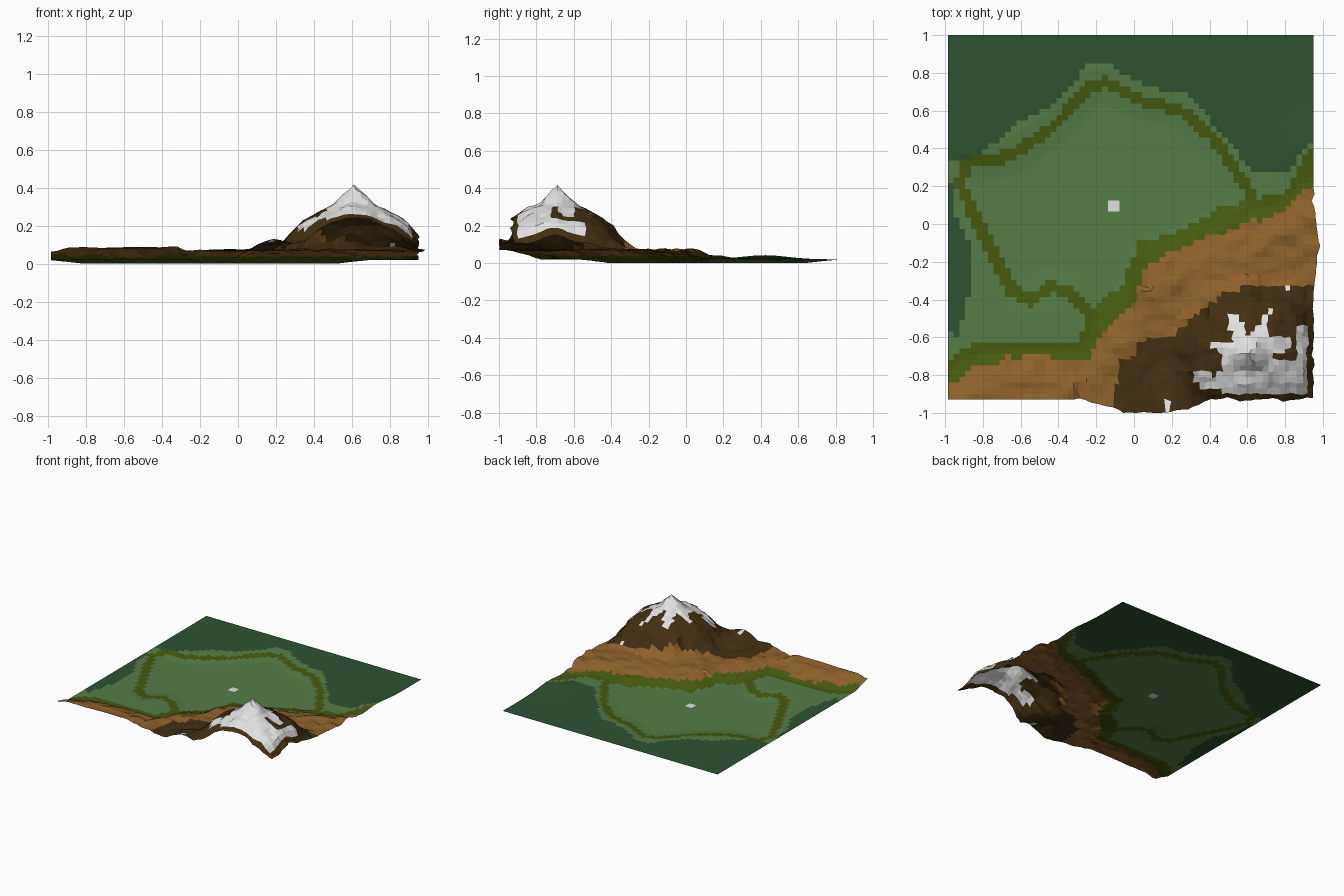
import bpy, bmesh, math
from mathutils import Vector, noise

if "Cube" in bpy.data.objects:
    bpy.data.objects.remove(bpy.data.objects["Cube"])

N = 64
X0, X1, Y0, Y1 = -0.985, 0.95, -0.93, 1.0
PEAK = (0.615, -0.69)

def srgb(r, g, b):
    return tuple((c / 255 / 12.92) if c < 11 else ((c / 255 + 0.055) / 1.055) ** 2.4
                 for c in (r, g, b)) + (1.0,)

COLOURS = [("dark_forest_green", (46, 82, 48)), ("meadow_green", (86, 124, 70)),
           ("olive_scrub", (70, 90, 14)), ("light_earth", (142, 97, 42)),
           ("dark_rock", (66, 47, 18)), ("snow", (225, 225, 225))]
FOREST, MEADOW, OLIVE, EARTH, ROCK, SNOW = range(6)

# Map lines: zone borders as y over x, plus the basin rim and meadow outline
ROCK_LINE = [(-0.99, -1.3), (-0.12, -1.0), (-0.08, -0.74), (0.07, -0.6), (0.2, -0.59),
             (0.3, -0.5), (0.5, -0.36), (0.7, -0.3), (0.96, -0.34)]
EARTH_LINE = [(-0.99, -0.84), (-0.8, -0.73), (-0.55, -0.7), (-0.25, -0.72), (-0.19, -0.6),
              (0, -0.42), (0.07, -0.22), (0.3, -0.1), (0.6, 0), (0.8, 0.08), (0.96, 0.2)]
OLIVE_LINE = [(-0.99, -0.72), (-0.9, -0.64), (-0.29, -0.63), (-0.26, -0.5), (-0.05, -0.3),
              (0.02, -0.1), (0.2, -0.05), (0.5, 0.1), (0.8, 0.16), (0.96, 0.45)]
RIM = [(-0.22, -0.5), (-0.35, -0.36), (-0.45, -0.33), (-0.55, -0.41), (-0.65, -0.35),
       (-0.75, -0.15), (-0.85, 0.05), (-0.92, 0.22), (-0.88, 0.32), (-0.65, 0.36),
       (-0.42, 0.52), (-0.25, 0.71), (-0.15, 0.75), (0.05, 0.65), (0.25, 0.6),
       (0.42, 0.46), (0.5, 0.33), (0.6, 0.2), (0.62, 0.12)]
MEADOW_EDGE = [(-1, -0.55), (-0.93, -0.6), (-0.87, -0.35), (-0.87, -0.1), (-0.95, 0.05),
               (-0.95, 0.2), (-1, 0.22), (-1, 0.33), (-0.82, 0.36), (-0.6, 0.55),
               (-0.42, 0.63), (-0.25, 0.84), (-0.12, 0.84), (0.05, 0.73), (0.3, 0.68),
               (0.42, 0.53), (0.53, 0.42), (0.62, 0.27), (0.82, 0.27), (0.9, 0.4), (1, 0.45),
               (1, -1), (-1, -1)]
SLOPE = [(0, 0.42), (0.11, 0.31), (0.17, 0.285), (0.25, 0.235), (0.30, 0.20),
         (0.36, 0.12), (0.42, 0.075), (0.55, 0.05), (3, 0.0)]

def lerp_line(line, x):
    for (a, b), (c, d) in zip(line, line[1:]):
        if x <= c:
            return b + (d - b) * max(0, (x - a) / (c - a))
    return line[-1][1]

def inside(poly, x, y):
    hit = False
    for (a, b), (c, d) in zip(poly, poly[1:] + poly[:1]):
        if (b > y) != (d > y) and x < a + (c - a) * (y - b) / (d - b):
            hit = not hit
    return hit

def line_distance(line, x, y):
    best = 9
    for (a, b), (c, d) in zip(line, line[1:]):
        t = max(0, min(1, ((x - a) * (c - a) + (y - b) * (d - b)) / ((c - a) ** 2 + (d - b) ** 2)))
        best = min(best, math.hypot(x - a - t * (c - a), y - b - t * (d - b)))
    return best

def rough(x, y, scale, seed=0.0):
    return noise.noise(Vector((x * scale, y * scale, seed)))

def height(x, y):
    # Flat plain with a shallow basin inside the rim
    d = line_distance(RIM, x, y)
    if inside(RIM, x, y):
        z = max(0.0, 0.012 - 0.12 * d)
    elif inside(MEADOW_EDGE, x, y):
        z = 0.012 + min(0.008, 0.1 * d)
    else:
        z = 0.02
    z += 0.022 * math.exp(-((x - 0.95) ** 2 + (y - 0.42) ** 2) / 0.03)
    # Foothills rise from the scrub line to the earth terrace
    yo, ye = lerp_line(OLIVE_LINE, x), lerp_line(EARTH_LINE, x)
    if y < yo:
        t = (yo - y) / max(0.03, yo - ye)
        top = 0.085 if x < -0.3 else 0.07
        hill = 0.038 * min(1, t) + (top - 0.038) * max(0, min(1, (ye - y) / 0.14))
        if y < ye:
            hill += 0.016 * rough(x, y, 12)
        z = max(z, hill)
    # Mountain and its western shoulder
    dx, dy = x - PEAK[0], y - PEAK[1]
    r = math.hypot(dx, dy)
    r *= 1 + 0.12 * rough(dx / (r + 0.05), dy / (r + 0.05), 2.5, 3.0) * min(1, r / 0.15)
    m = lerp_line(SLOPE, r)
    if 0.05 < r < 0.5:
        m += 0.012 * rough(x, y, 11, 5.0)
    z = max(z, m if r < 0.5 else 0)
    z += 0.055 * math.exp(-((x - 0.19) ** 2 + (y + 0.93) ** 2) / 0.012)
    return max(0.0, z)

def zone(x, y):
    # Snow cap with ragged spurs, filling the outer corner face
    dx, dy = x - PEAK[0], y - PEAK[1]
    if x < 0.92 and y > -0.9:
        reach = 0.17 + 0.06 * math.sin(7 * math.atan2(dy, dx)) + 0.06 * rough(x, y, 9, 8.0)
        corner = x > 0.47 and y < -0.72
        spur = abs(y + 0.83 + 0.25 * (x - 0.4)) < 0.035 and 0.33 < x < 0.5
        if math.hypot(dx, dy) < reach or corner or spur or (x > 0.86 and y < -0.55):
            return SNOW
    # Small pale markers
    if any(abs(x - a) < s and abs(y - b) < s for a, b, s in
           ((-0.1, 0.105, 0.031), (0.18, -0.92, 0.016), (0.8, -0.33, 0.016))):
        return SNOW
    wob = 0.03 * rough(x, y, 14, 2.0)
    if y < lerp_line(ROCK_LINE, x) + wob:
        return ROCK
    if y < lerp_line(EARTH_LINE, x) + wob:
        return EARTH
    if y < lerp_line(OLIVE_LINE, x) + wob * 0.5:
        return OLIVE
    if line_distance(RIM, x, y) < 0.03:
        return OLIVE
    if inside(RIM, x, y) or inside(MEADOW_EDGE, x, y):
        return MEADOW
    return FOREST

# Terrain sheet
bm = bmesh.new()
sx, sy = (X1 - X0) / N, (Y1 - Y0) / N
rows = []
for j in range(N + 1):
    row = []
    for i in range(N + 1):
        x, y = X0 + i * sx, Y0 + j * sy
        z = height(x, y)
        px, py = x, y
        if y < lerp_line(EARTH_LINE, x) and x > -0.3:      # broken rock
            px += 0.018 * rough(x, y, 21, 11.0)
            py += 0.018 * rough(x, y, 21, 17.0)
        if j < 3:                                          # overhanging front lip
            py -= 0.07 / (j + 1) * max(0, min(1, (x + 0.28) / 0.27, (0.42 - x) / 0.22))
        if i > N - 3:                                      # bulging right edge
            px += 0.03 / (N + 1 - i) * math.exp(-((y + 0.12) / 0.14) ** 2)
        row.append(bm.verts.new((px, max(py, -1.0), z)))
    rows.append(row)
for j in range(N):
    for i in range(N):
        f = bm.faces.new((rows[j][i], rows[j][i + 1], rows[j + 1][i + 1], rows[j + 1][i]))
        f.material_index = zone(X0 + (i + 0.5) * sx, Y0 + (j + 0.5) * sy)
        f.smooth = False

mesh = bpy.data.meshes.new("mountain_terrain")
bm.to_mesh(mesh)
bm.free()
for name, rgb in COLOURS:
    mat = bpy.data.materials.new(name)
    mat.diffuse_color = srgb(*rgb)
    mat.use_nodes = True
    mat.node_tree.nodes["Principled BSDF"].inputs["Base Color"].default_value = mat.diffuse_color
    mesh.materials.append(mat)
terrain = bpy.data.objects.new("mountain_terrain", mesh)
bpy.context.collection.objects.link(terrain)
